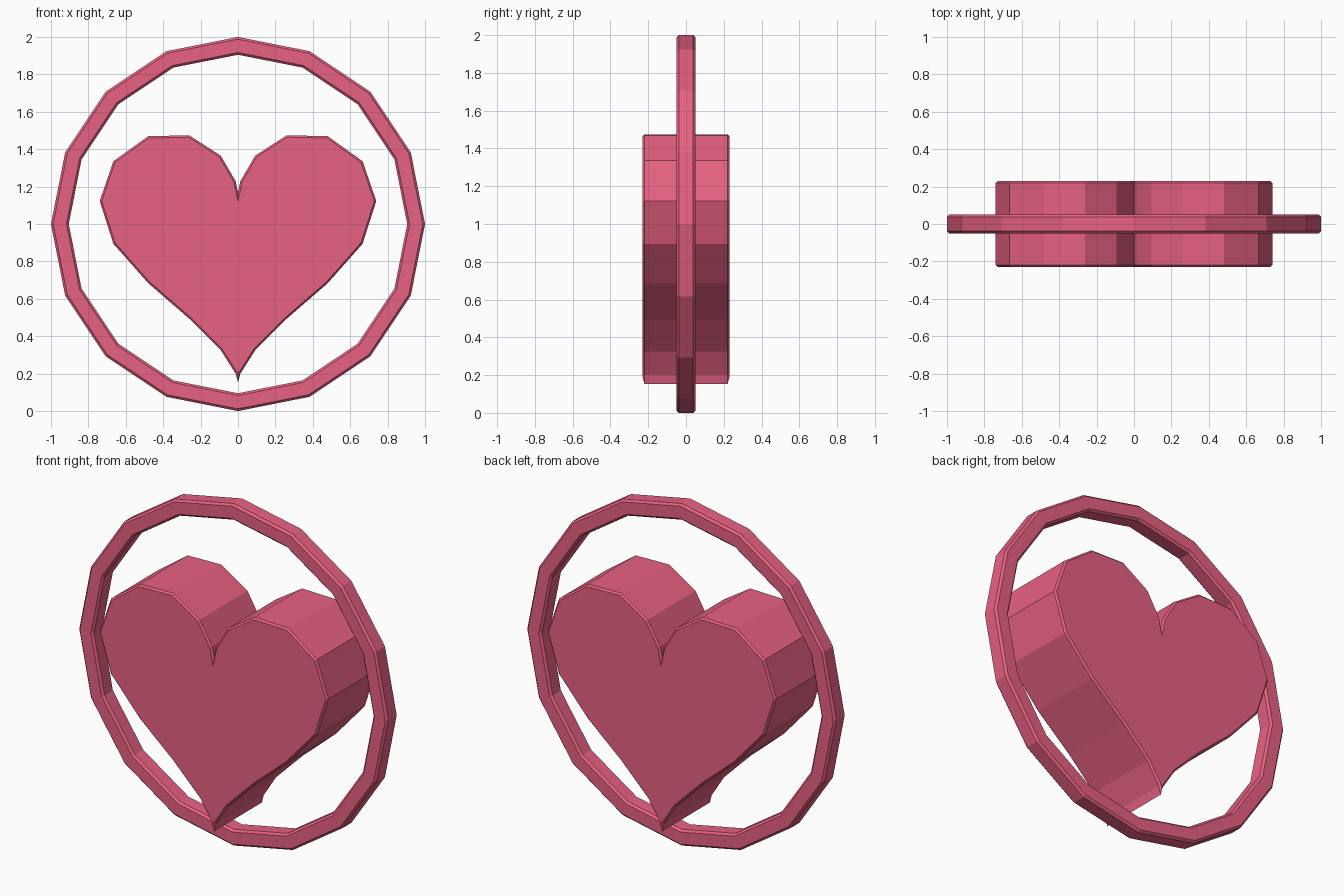
import bpy, bmesh
from math import sin, cos, pi, tau

if "Cube" in bpy.data.objects:
    bpy.data.objects.remove(bpy.data.objects["Cube"])

mat = bpy.data.materials.new("rose_red")
mat.diffuse_color = (0.8, 0.12, 0.22, 1)
mat.use_nodes = True
mat.node_tree.nodes["Principled BSDF"].inputs["Base Color"].default_value = mat.diffuse_color


def finish(name, bm):
    bmesh.ops.recalc_face_normals(bm, faces=bm.faces[:])
    mesh = bpy.data.meshes.new(name)
    bm.to_mesh(mesh)
    bm.free()
    mesh.materials.append(mat)
    obj = bpy.data.objects.new(name, mesh)
    bpy.context.collection.objects.link(obj)
    return obj


# Heart: 24-point heart curve, extruded, with chamfered front and back rims
S, CZ, DEPTH = 0.0462, 0.938, 0.23
bm = bmesh.new()
outline = []
for i in range(24):
    t = tau * i / 24
    x = 16 * sin(t) ** 3
    z = 13 * cos(t) - 5 * cos(2 * t) - 2 * cos(3 * t) - cos(4 * t)
    outline.append(bm.verts.new((S * x, -DEPTH, CZ + S * z)))
face = bm.faces.new(outline)
ext = bmesh.ops.extrude_face_region(bm, geom=[face], use_keep_orig=True)
moved = [g for g in ext["geom"] if isinstance(g, bmesh.types.BMVert)]
bmesh.ops.translate(bm, verts=moved, vec=(0, 2 * DEPTH, 0))
bmesh.ops.recalc_face_normals(bm, faces=bm.faces[:])
rims = [e for e in bm.edges if abs(e.verts[0].co.y - e.verts[1].co.y) < 1e-5]
bmesh.ops.bevel(bm, geom=rims, offset=0.01, offset_type='OFFSET', segments=1,
                profile=0.5, affect='EDGES', clamp_overlap=False)
finish("heart", bm)

# Ring: chamfered square section spun around the y axis in 16 steps
R_OUT, R_IN, HALF, C = 1.0, 0.905, 0.05, 0.012
section = [(R_IN, -HALF + C), (R_IN + C, -HALF), (R_OUT - C, -HALF), (R_OUT, -HALF + C),
           (R_OUT, HALF - C), (R_OUT - C, HALF), (R_IN + C, HALF), (R_IN, HALF - C)]
bm = bmesh.new()
vs = [bm.verts.new((r, y, 1)) for r, y in section]
es = [bm.edges.new((vs[i], vs[(i + 1) % 8])) for i in range(8)]
bmesh.ops.spin(bm, geom=vs + es, cent=(0, 0, 1), axis=(0, 1, 0),
               angle=tau, steps=16, use_merge=False)
bmesh.ops.remove_doubles(bm, verts=bm.verts[:], dist=1e-4)
finish("ring", bm)
